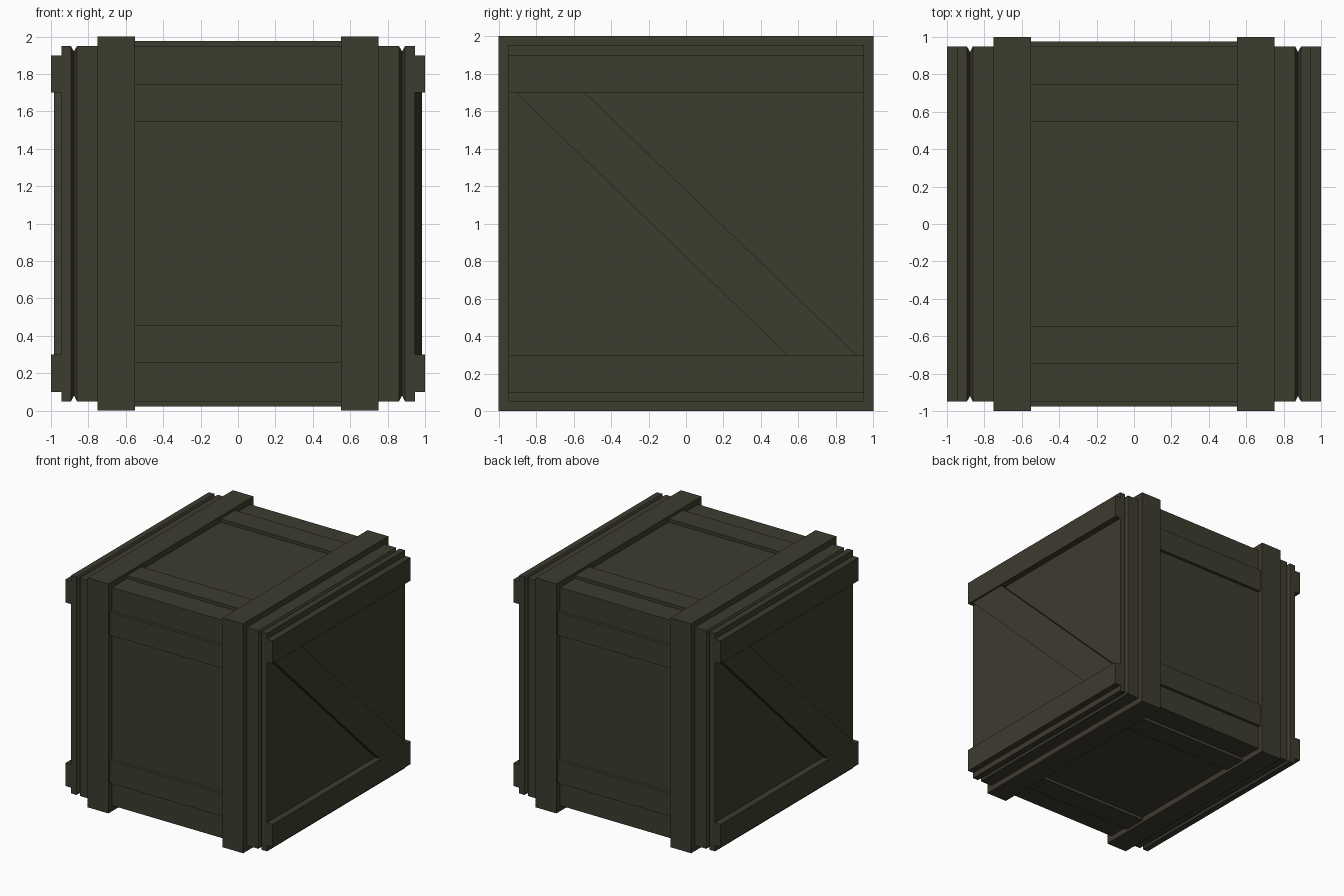
import bpy, bmesh, math
from mathutils import Matrix, Vector

if "Cube" in bpy.data.objects:
    bpy.data.objects.remove(bpy.data.objects["Cube"])

olive = bpy.data.materials.new("dark_olive")
olive.diffuse_color = (0.048, 0.045, 0.028, 1)
olive.use_nodes = True
olive.node_tree.nodes["Principled BSDF"].inputs["Base Color"].default_value = olive.diffuse_color


def finish(name, bm):
    bmesh.ops.recalc_face_normals(bm, faces=bm.faces)
    me = bpy.data.meshes.new(name)
    bm.to_mesh(me)
    bm.free()
    me.materials.append(olive)
    ob = bpy.data.objects.new(name, me)
    bpy.context.collection.objects.link(ob)
    return ob


def box(name, lo, hi, rot=None):
    bm = bmesh.new()
    bmesh.ops.create_cube(bm, size=1)
    for v in bm.verts:
        v.co = Vector([(lo[i] + hi[i]) / 2 + v.co[i] * (hi[i] - lo[i]) for i in range(3)])
    if rot:
        bmesh.ops.transform(bm, matrix=rot, verts=bm.verts)
    return finish(name, bm)


# Body: square rings along x, with a V groove near each end
half = [(0.945, 0.95), (0.893, 0.95), (0.877, 0.92), (0.861, 0.95)]
stations = [(-x, r) for x, r in half] + [(x, r) for x, r in reversed(half)]
bm = bmesh.new()
rings = [[bm.verts.new((x, r * a, 1 + r * b)) for a, b in ((-1, -1), (1, -1), (1, 1), (-1, 1))]
         for x, r in stations]
for p, q in zip(rings, rings[1:]):
    for i in range(4):
        j = (i + 1) % 4
        bm.faces.new((p[i], p[j], q[j], q[i]))
bm.faces.new(rings[0])
bm.faces.new(rings[-1])
finish("crate_body", bm)

# Thick bands wrapped round the body
for side, x0 in (("left", -0.75), ("right", 0.55)):
    box("band_" + side, (x0, -1, 0), (x0 + 0.2, 1, 2))

# Thin slats between the bands, two on each of the four long sides
to_centre = Matrix.Translation((0, 0, 1))
for k, side in enumerate(("top", "front", "bottom", "back")):
    rot = to_centre @ Matrix.Rotation(k * math.pi / 2, 4, 'X')
    for n, y0 in enumerate((-0.745, 0.545)):
        box(f"slat_{side}_{n + 1}", (-0.56, y0, 0.94), (0.56, y0 + 0.2, 0.977), rot)

# End frames: two rails and a diagonal brace, turned half round for the left end
for side, angle in (("right", 0), ("left", math.pi)):
    rot = Matrix.Rotation(angle, 4, 'Z')
    for level, z0 in (("lower", 0.1), ("upper", 1.7)):
        box(f"rail_{side}_{level}", (0.94, -0.95, z0), (1, 0.95, z0 + 0.2), rot)
    bm = bmesh.new()
    outline = [(-0.91, 1.7), (-0.54, 1.7), (0.91, 0.3), (0.54, 0.3)]
    a, b = [[bm.verts.new((x, y, z)) for y, z in outline] for x in (0.94, 0.984)]
    bm.faces.new(a)
    bm.faces.new(b)
    for i in range(4):
        j = (i + 1) % 4
        bm.faces.new((a[i], a[j], b[j], b[i]))
    bmesh.ops.transform(bm, matrix=rot, verts=bm.verts)
    finish(f"brace_{side}", bm)
